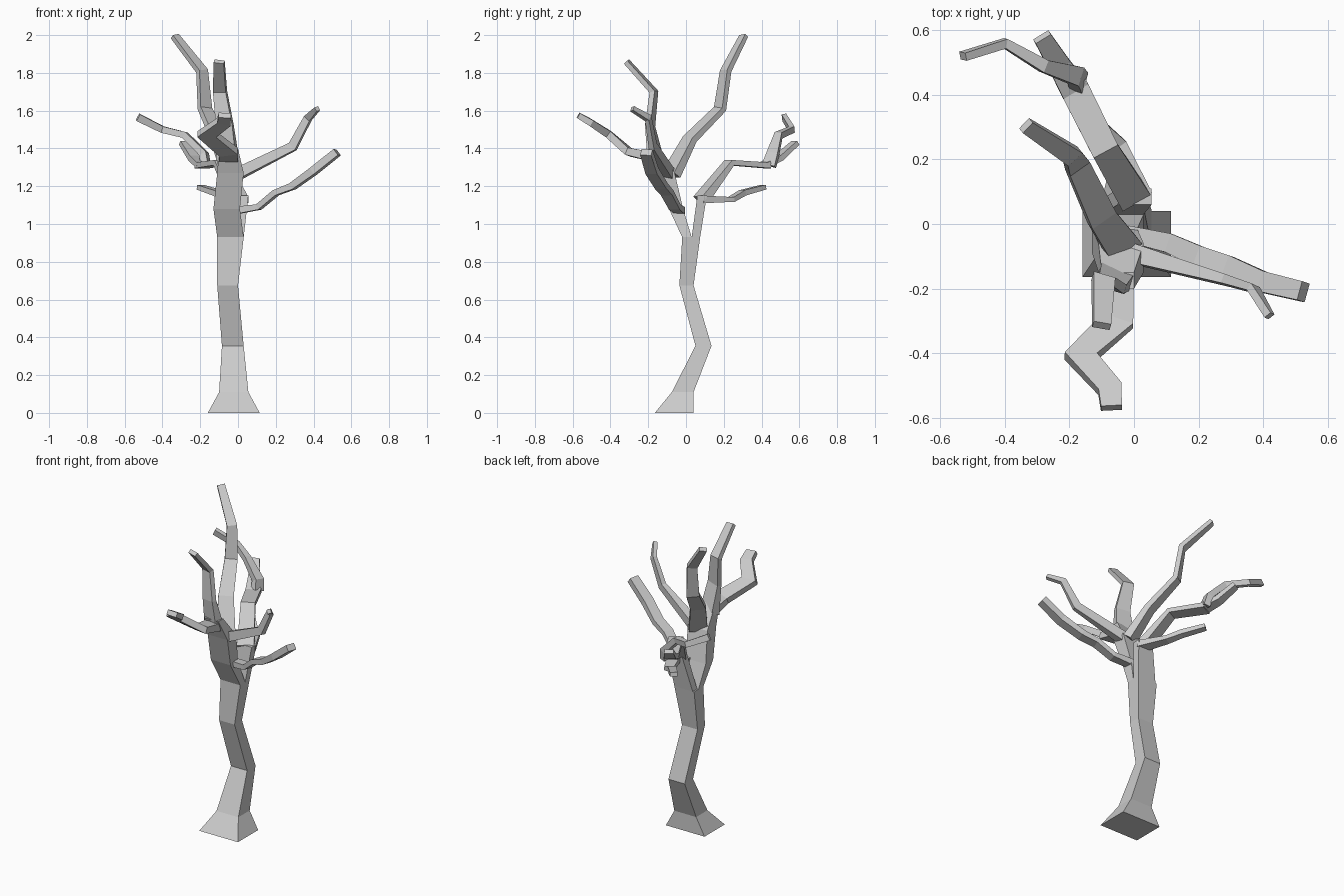
import bpy
from mathutils import Vector


def make_tube(name, rings):
    """Four-sided limb through a list of square rings."""
    verts = [v for r in rings for v in r]
    faces = []
    for i in range(len(rings) - 1):
        for j in range(4):
            k = (j + 1) % 4
            faces.append((i*4 + j, i*4 + k, i*4 + 4 + k, i*4 + 4 + j))
    n = len(verts)
    faces += [(3, 2, 1, 0), (n - 4, n - 3, n - 2, n - 1)]
    mesh = bpy.data.meshes.new(name)
    mesh.from_pydata(verts, [], faces)
    obj = bpy.data.objects.new(name, mesh)
    bpy.context.collection.objects.link(obj)


def trunk(name, levels):
    """Level rings: x min, x max, y min, y max, z."""
    make_tube(name, [[(a, c, z), (b, c, z), (b, d, z), (a, d, z)]
                     for a, b, c, d, z in levels])


def branch(name, path):
    """Mitred rings: x, y, z, horizontal width, thickness."""
    pts = [Vector(p[:3]) for p in path]
    side = (pts[-1] - pts[0]).cross(Vector((0, 0, 1))).normalized()
    rings = []
    for i, p in enumerate(pts):
        t = Vector()
        if i:
            t += (p - pts[i-1]).normalized()
        if i < len(pts) - 1:
            t += (pts[i+1] - p).normalized()
        n = side.cross(t).normalized()
        s = t.cross(n).normalized() * path[i][3] / 2
        n = n * path[i][4] / 2
        rings.append([p - s - n, p + s - n, p + s + n, p - s + n])
    make_tube(name, rings)


# Trunk with flared foot, then the two forks
trunk("trunk", [(-.16, .115, -.165, .04, 0), (-.10, .055, -.075, .04, .11),
                (-.085, .03, .05, .135, .355), (-.11, 0, -.035, .04, .675),
                (-.11, .03, -.02, .075, .93)])
trunk("front_fork", [(-.11, .03, -.02, .03, .93), (-.13, .01, -.09, -.015, 1.08),
                     (-.11, .03, -.15, -.06, 1.27), (-.10, .0, -.20, -.15, 1.40)])
trunk("back_fork", [(-.10, .03, .03, .075, .93), (-.05, .055, .06, .11, 1.15)])

# Limbs from the back fork
branch("back_limb", [(.0, .08, 1.13, .10, .05), (-.09, .23, 1.325, .085, .03),
                     (-.19, .43, 1.31, .09, .03)])
branch("back_limb_tip", [(-.18, .41, 1.31, .09, .03), (-.23, .49, 1.35, .07, .03),
                         (-.285, .58, 1.43, .055, .025)])
branch("back_left_limb", [(-.17, .44, 1.31, .07, .04), (-.18, .46, 1.37, .06, .04),
                          (-.28, .49, 1.47, .04, .035), (-.40, .56, 1.50, .03, .035),
                          (-.53, .52, 1.565, .025, .04)])
branch("back_low_limb", [(.02, .08, 1.13, .08, .04), (-.05, .24, 1.13, .06, .025),
                         (-.11, .30, 1.165, .05, .03), (-.20, .41, 1.195, .045, .025)])

# Tall limb rising from the front fork and leaning back
branch("tall_limb", [(-.03, -.08, 1.26, .11, .05), (-.10, .02, 1.45, .09, .035),
                     (-.175, .18, 1.61, .075, .03), (-.19, .21, 1.81, .06, .03),
                     (-.335, .305, 1.995, .045, .025)])

# Limbs to the right
branch("right_low_limb", [(-.02, -.03, 1.07, .05, .04), (.11, -.06, 1.09, .06, .03),
                          (.20, -.10, 1.165, .065, .03), (.29, -.13, 1.20, .065, .035),
                          (.40, -.18, 1.28, .065, .04), (.525, -.21, 1.38, .06, .04)])
branch("right_high_limb", [(-.01, -.09, 1.26, .06, .06), (.29, -.175, 1.41, .03, .05),
                           (.37, -.20, 1.56, .025, .04), (.42, -.285, 1.61, .025, .025)])

# Limbs to the front
branch("front_high_limb", [(-.055, -.16, 1.34, .11, .06), (-.07, -.19, 1.52, .09, .03),
                           (-.095, -.17, 1.70, .07, .03), (-.10, -.315, 1.86, .055, .025)])
branch("front_low_limb", [(-.05, -.15, 1.35, .10, .05), (-.05, -.30, 1.38, .10, .04),
                          (-.165, -.41, 1.475, .10, .04), (-.075, -.51, 1.54, .075, .035),
                          (-.07, -.57, 1.575, .065, .03)])
